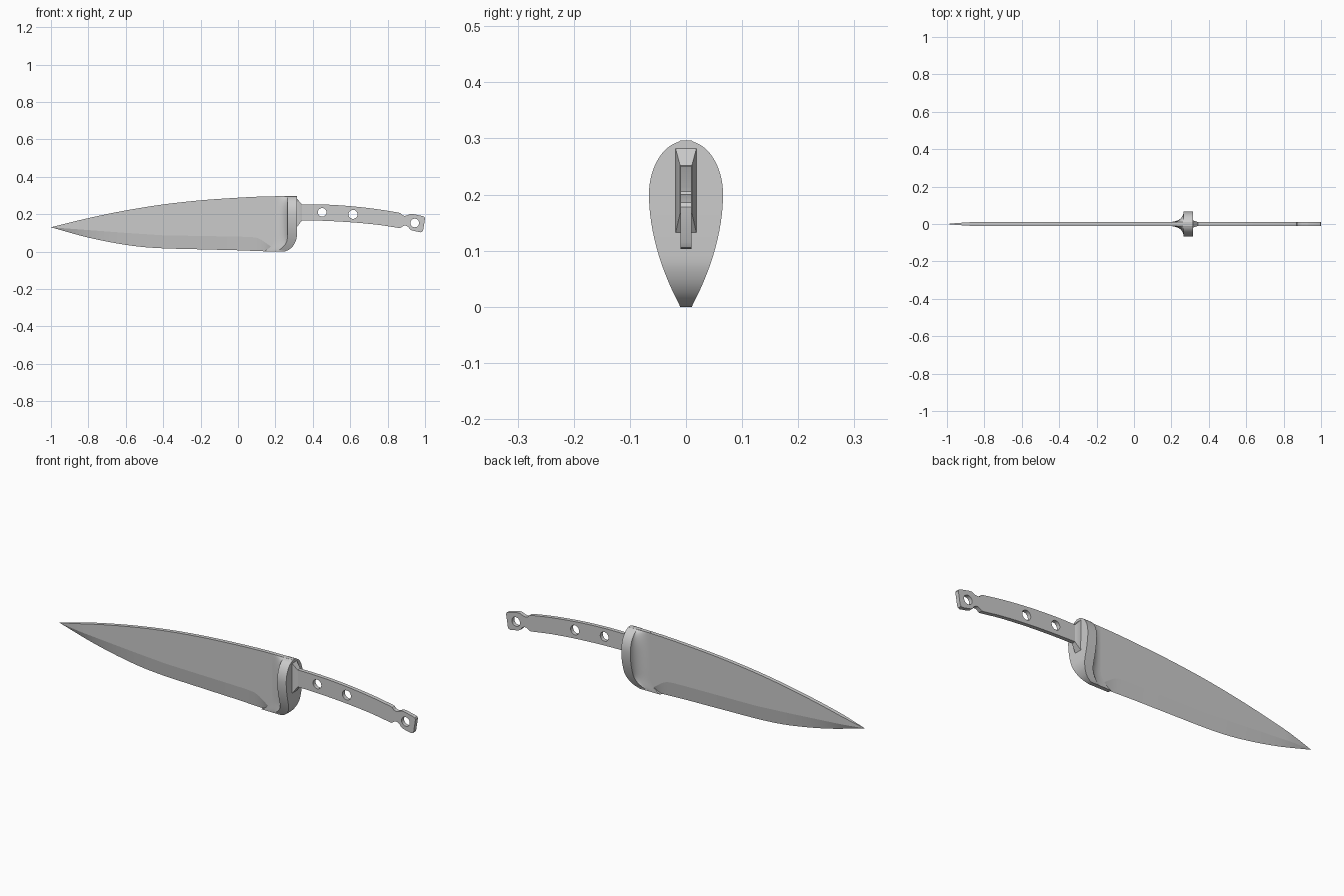
import bpy, bmesh, math

if "Cube" in bpy.data.objects:
    bpy.data.objects.remove(bpy.data.objects["Cube"])

def interp(pts, x):
    # smooth interpolation through (x, value) points
    n = len(pts)
    def slope(i):
        a, b = pts[max(i - 1, 0)], pts[min(i + 1, n - 1)]
        return (b[1] - a[1]) / (b[0] - a[0])
    x = min(max(x, pts[0][0]), pts[-1][0])
    i = max(k for k in range(n - 1) if pts[k][0] <= x)
    (x0, y0), (x1, y1) = pts[i], pts[i + 1]
    h = x1 - x0
    t = (x - x0) / h
    return ((2*t**3 - 3*t*t + 1) * y0 + (t**3 - 2*t*t + t) * h * slope(i)
            + (3*t*t - 2*t**3) * y1 + (t**3 - t*t) * h * slope(i + 1))

def linear(pts, x):
    for (x0, y0), (x1, y1) in zip(pts, pts[1:]):
        if x <= x1:
            return y0 + (y1 - y0) * (x - x0) / (x1 - x0)
    return pts[-1][1]

def loft(name, loops, angle):
    # skin closed loops of equal length and cap both ends
    bm = bmesh.new()
    rings = [[bm.verts.new(p) for p in lp] for lp in loops]
    n = len(rings[0])
    for a, b in zip(rings, rings[1:]):
        for i in range(n):
            bm.faces.new((a[i], a[(i + 1) % n], b[(i + 1) % n], b[i]))
    bm.faces.new(rings[0])
    bm.faces.new(rings[-1])
    bmesh.ops.remove_doubles(bm, verts=bm.verts, dist=1e-5)
    bmesh.ops.recalc_face_normals(bm, faces=bm.faces)
    me = bpy.data.meshes.new(name)
    bm.to_mesh(me)
    bm.free()
    ob = bpy.data.objects.new(name, me)
    bpy.context.collection.objects.link(ob)
    activate(ob)
    bpy.ops.object.shade_smooth_by_angle(angle=math.radians(angle))
    return ob

def activate(ob):
    bpy.ops.object.select_all(action='DESELECT')
    ob.select_set(True)
    bpy.context.view_layer.objects.active = ob

# blade: spine, cutting edge and bevel line along x
T = 0.01
spine = [(-1, .13), (-.8, .179), (-.6, .22), (-.4, .252), (-.2, .274), (0, .288), (.15, .295), (.3, .296)]
edge = [(-1, .13), (-.8, .075), (-.6, .036), (-.45, .02), (-.2, .012), (0, .007), (.1, .003), (.2, 0), (.24, .001)]
bevel = [(-1, .13), (-.8, .115), (-.6, .1), (-.4, .087), (0, .08), (.07, .078), (.1, .074), (.125, .063), (.2, .01), (.24, .01)]
half = [(-1, 0), (-.95, .005), (-.87, T), (.3, T)]
xs = sorted({-1 + .025 * i for i in range(45)} | {.1 + .0125 * i for i in range(9)} | {.22, .24})
sections = []
for x in xs:
    t, zs, ze, zb = linear(half, x), interp(spine, x), interp(edge, x), linear(bevel, x)
    sections.append([(x, 0, ze), (x, t, zb), (x, t, zs), (x, -t, zs), (x, -t, zb)])
loft("blade", sections, 4)

# bolster: teardrop width, concave fillet into the blade, rounded lower back
back = [(0, .25), (.01, .272), (.025, .29), (.05, .306), (.085, .315), (.3, .315)]
front = [(0, .205), (.01, .222), (.025, .241), (.05, .259), (.085, .265), (.3, .265)]
levels = [.2 * (i / 20) ** 1.3 for i in range(20)]
levels += [.2 + .096 * math.sin(math.pi / 2 * i / 16) for i in range(17)]
loops = []
for z in levels:
    if z > .2:
        w = .066 * math.sqrt(max(0, 1 - ((z - .2) / .096) ** 2))
    else:
        w = T + .056 * (1 - ((.2 - z) / .2) ** 1.9)
    w = max(w, T + .0005)
    xf, xb = interp(front, z), interp(back, z)
    side = []
    for i in range(11):
        a = math.pi / 2 * i / 10
        side.append((xf - .068 + .068 * math.sin(a), T + (w - T) * (1 - math.cos(a)), z))
    side.append((xb, w, z))
    loops.append(side + [(x, -y, z) for x, y, z in reversed(side)])
loft("bolster", loops, 35)

# tapered collar between bolster and tang
def rect(x, y, z0, z1):
    return [(x, -y, z0), (x, y, z0), (x, y, z1), (x, -y, z1)]
loft("tang_collar", [rect(.31, .0185, .132, .282), rect(.316, .0185, .132, .282),
                     rect(.342, .0105, .167, .252)], 20)

# tang: flat outline with rivet holes and notched end
top = [(.31, .253), (.45, .252), (.6, .243), (.75, .226), (.86, .208)]
bottom = [(.31, .168), (.45, .165), (.6, .157), (.75, .143), (.855, .127)]
grid = [i / 16 for i in range(17)]
outline = [(.31 + .55 * g, interp(top, .31 + .55 * g)) for g in grid]
outline += [(.87, .205), (.878, .195), (.89, .191), (.905, .193), (.92, .201), (.935, .201),
            (.985, .19), (.996, .186), (1, .178), (.99, .115), (.985, .106), (.975, .103),
            (.93, .113), (.919, .119), (.91, .132), (.9, .138), (.888, .139), (.878, .134), (.868, .126)]
outline += [(.31 + .545 * g, interp(bottom, .31 + .545 * g)) for g in reversed(grid)]
holes = [[(cx + r * math.cos(math.tau * i / 32), cz + r * math.sin(math.tau * i / 32)) for i in range(32)]
         for cx, cz, r in ((.45, .21, .023), (.615, .199, .024), (.945, .153, .023))]
cu = bpy.data.curves.new("tang", 'CURVE')
cu.dimensions = '2D'
cu.fill_mode = 'BOTH'
cu.extrude = T
for pts in [outline] + holes:
    sp = cu.splines.new('POLY')
    sp.points.add(len(pts) - 1)
    for p, (x, z) in zip(sp.points, pts):
        p.co = (x, z, 0, 1)
    sp.use_cyclic_u = True
tang = bpy.data.objects.new("tang", cu)
tang.rotation_euler.x = math.pi / 2
bpy.context.collection.objects.link(tang)
activate(tang)
bpy.ops.object.convert(target='MESH')
bpy.ops.object.shade_smooth_by_angle(angle=math.radians(30))
